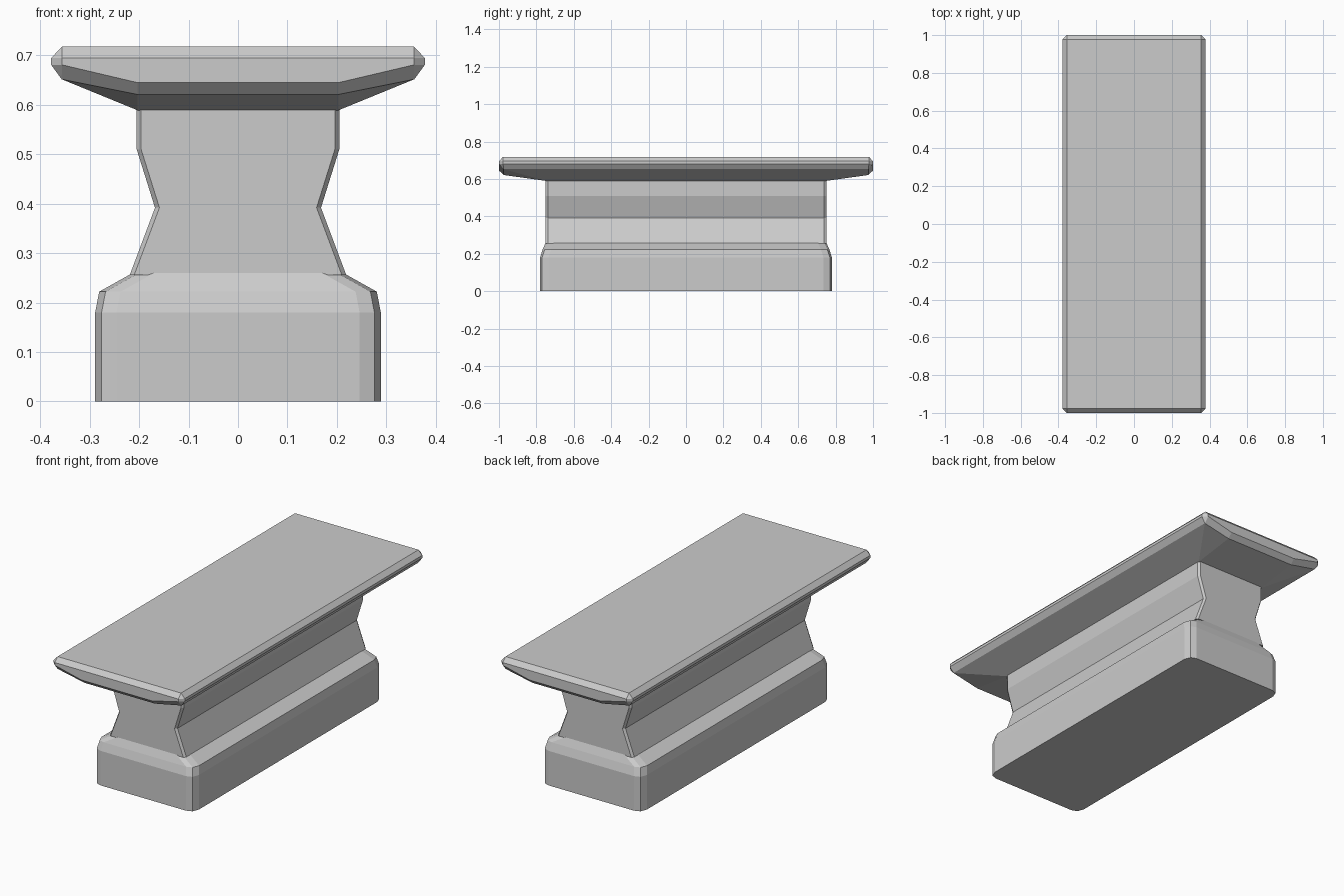
import bpy, bmesh

if "Cube" in bpy.data.objects:
    bpy.data.objects.remove(bpy.data.objects["Cube"])


def loft(name, rings):
    """Skin a stack of equal-length rings and cap both ends."""
    bm = bmesh.new()
    loops = [[bm.verts.new(p) for p in r] for r in rings]
    n = len(loops[0])
    for a, b in zip(loops, loops[1:]):
        for i in range(n):
            j = (i + 1) % n
            bm.faces.new((a[i], a[j], b[j], b[i]))
    bm.faces.new(loops[0][::-1])
    bm.faces.new(loops[-1])
    bmesh.ops.remove_doubles(bm, verts=bm.verts, dist=0.0005)
    bmesh.ops.recalc_face_normals(bm, faces=bm.faces)
    me = bpy.data.meshes.new(name)
    bm.to_mesh(me)
    bm.free()
    ob = bpy.data.objects.new(name, me)
    bpy.context.collection.objects.link(ob)
    return ob


def mirror4(quarter):
    """Mirror a +x+y quarter outline (from +x to +y) into a full ring."""
    half = quarter + [(-x, y, z) for x, y, z in reversed(quarter)]
    return half + [(-x, -y, z) for x, y, z in half]


# Plinth: box with rounded corners and a sloped shoulder
def plinth_ring(z, hx, hy):
    return mirror4([(hx, hy - .045, z), (hx - .013, hy - .011, z), (hx - .043, hy, z)])


loft("plinth", [plinth_ring(*r) for r in (
    (0, .289, .78), (.18, .289, .78), (.222, .281, .767), (.26, .213, .75))])


# Neck: pinched waist with thin corner chamfers
def neck_ring(z, hx):
    return mirror4([(hx, .738, z), (hx - .009, .75, z)])


loft("neck", [neck_ring(*r) for r in (
    (.256, .219), (.392, .168), (.51, .205), (.595, .205))])


# Top slab: underside flares from the neck, ends dip lower than the long sides
def slab_ring(hx, hy, c, z_side, z_end):
    return mirror4([(hx, .745, z_side), (hx, hy - c, z_side),
                    (hx - c, hy, z_side), (.203, hy, z_end)])


loft("top_slab", [slab_ring(*r) for r in (
    (.203, .745, 0, .589, .589),
    (.357, .975, 0, .652, .621),
    (.378, 1.0, .022, .681, .645),
    (.378, 1.0, .022, .695, .695),
    (.356, .978, 0, .718, .718))])
